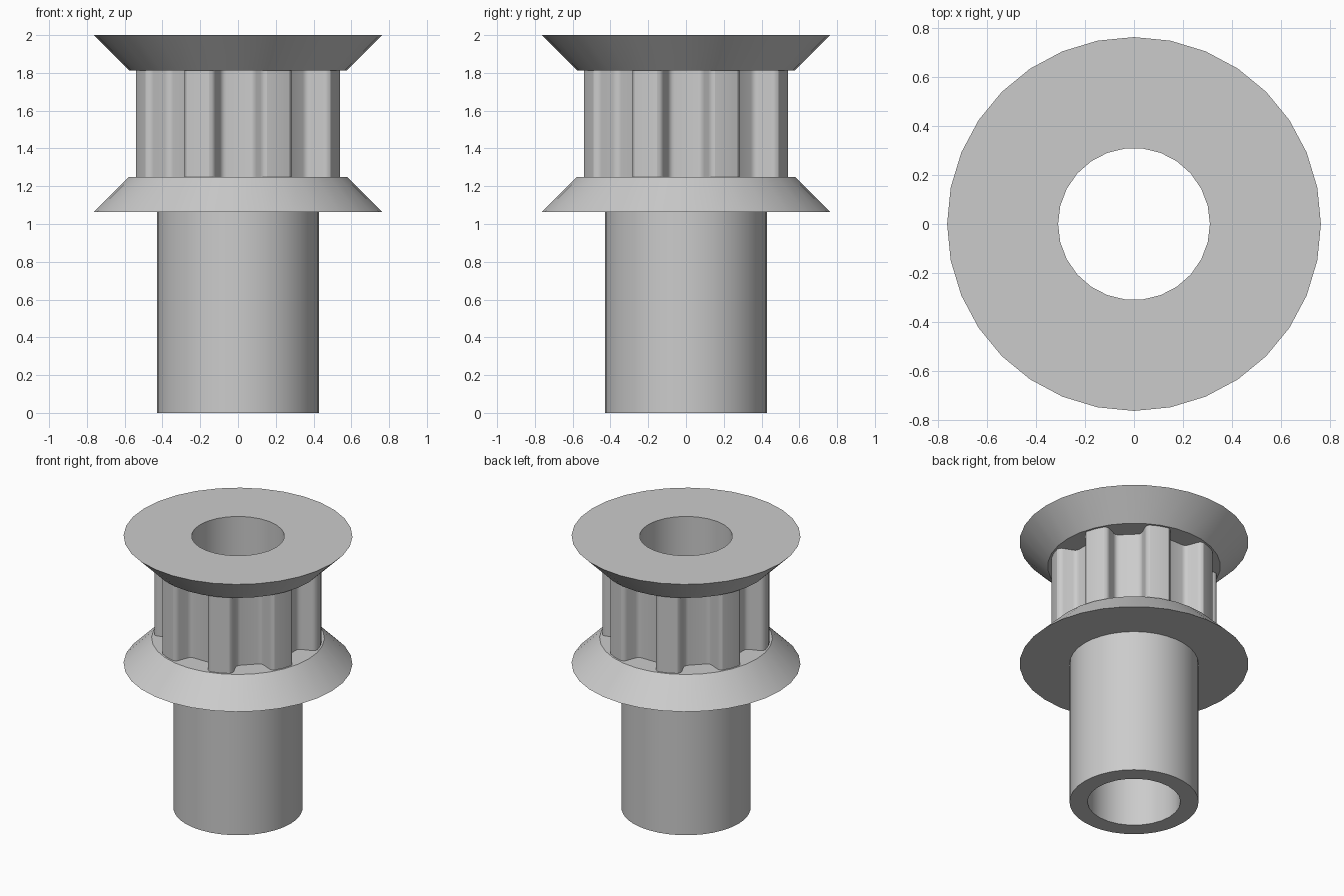
import bpy
import bmesh
from math import sin, cos, pi, radians

cube = bpy.data.objects.get("Cube")
if cube:
    bpy.data.objects.remove(cube, do_unlink=True)

# Single plain grey for the whole part
GREY = (0.6, 0.6, 0.6, 1.0)
grey = bpy.data.materials.new("plain_grey")
grey.use_nodes = True
grey.diffuse_color = GREY
grey.node_tree.nodes["Principled BSDF"].inputs["Base Color"].default_value = GREY

BORE_RADIUS = 0.31
TEETH = 8


def circle(radius, sides):
    return [(radius * cos(2 * pi * i / sides), radius * sin(2 * pi * i / sides))
            for i in range(sides)]


def toothed_outline():
    """Outline with one rounded trapezoid groove per tooth."""
    # Half groove: (sideways offset, depth)
    half = [(0.153, 0.0), (0.138, 0.004), (0.126, 0.013), (0.119, 0.026),
            (0.096, 0.088), (0.087, 0.103), (0.074, 0.111), (0.06, 0.1135)]
    groove = [(-t, d) for t, d in half] + half[::-1]
    mouth = 0.5395
    points = []
    for k in range(TEETH):
        a = 2 * pi * k / TEETH
        for t, d in groove:
            r = mouth - d
            points.append((r * cos(a) - t * sin(a), r * sin(a) + t * cos(a)))
        crest = a + pi / TEETH
        points.append((0.563 * cos(crest), 0.563 * sin(crest)))
    return points


def bored_solid(name, bottom, top, z0, z1):
    """Loft between two outlines, with the central bore cut through."""
    bm = bmesh.new()

    def loop(points, z):
        verts = [bm.verts.new((x, y, z)) for x, y in points]
        edges = [bm.edges.new((v, verts[i - 1])) for i, v in enumerate(verts)]
        return verts, edges

    def wall(lower, upper):
        for i in range(len(lower)):
            bm.faces.new((lower[i - 1], lower[i], upper[i], upper[i - 1]))

    bore = circle(BORE_RADIUS, 26)
    outer_low, outer_high = loop(bottom, z0), loop(top, z1)
    bore_low, bore_high = loop(bore, z0), loop(bore, z1)
    wall(outer_low[0], outer_high[0])
    wall(bore_high[0], bore_low[0])
    for outer, inner in ((outer_low, bore_low), (outer_high, bore_high)):
        bmesh.ops.triangle_fill(bm, edges=outer[1] + inner[1], use_beauty=True)
    bmesh.ops.recalc_face_normals(bm, faces=bm.faces)

    mesh = bpy.data.meshes.new(name)
    bm.to_mesh(mesh)
    bm.free()
    mesh.materials.append(grey)
    obj = bpy.data.objects.new(name, mesh)
    bpy.context.collection.objects.link(obj)
    bpy.ops.object.select_all(action='DESELECT')
    obj.select_set(True)
    bpy.context.view_layer.objects.active = obj
    bpy.ops.object.shade_smooth_by_angle(angle=radians(30))
    return obj


# Hub sleeve
sleeve = circle(0.43, 36)
bored_solid("hub_sleeve", sleeve, sleeve, 0.0, 1.063)

# Conical flanges either side of the belt seat
wide, narrow = circle(0.763, 32), circle(0.576, 32)
bored_solid("lower_flange", wide, narrow, 1.063, 1.25)
bored_solid("upper_flange", narrow, wide, 1.813, 2.0)

# Toothed belt seat
teeth = toothed_outline()
bored_solid("toothed_belt_seat", teeth, teeth, 1.25, 1.813)
